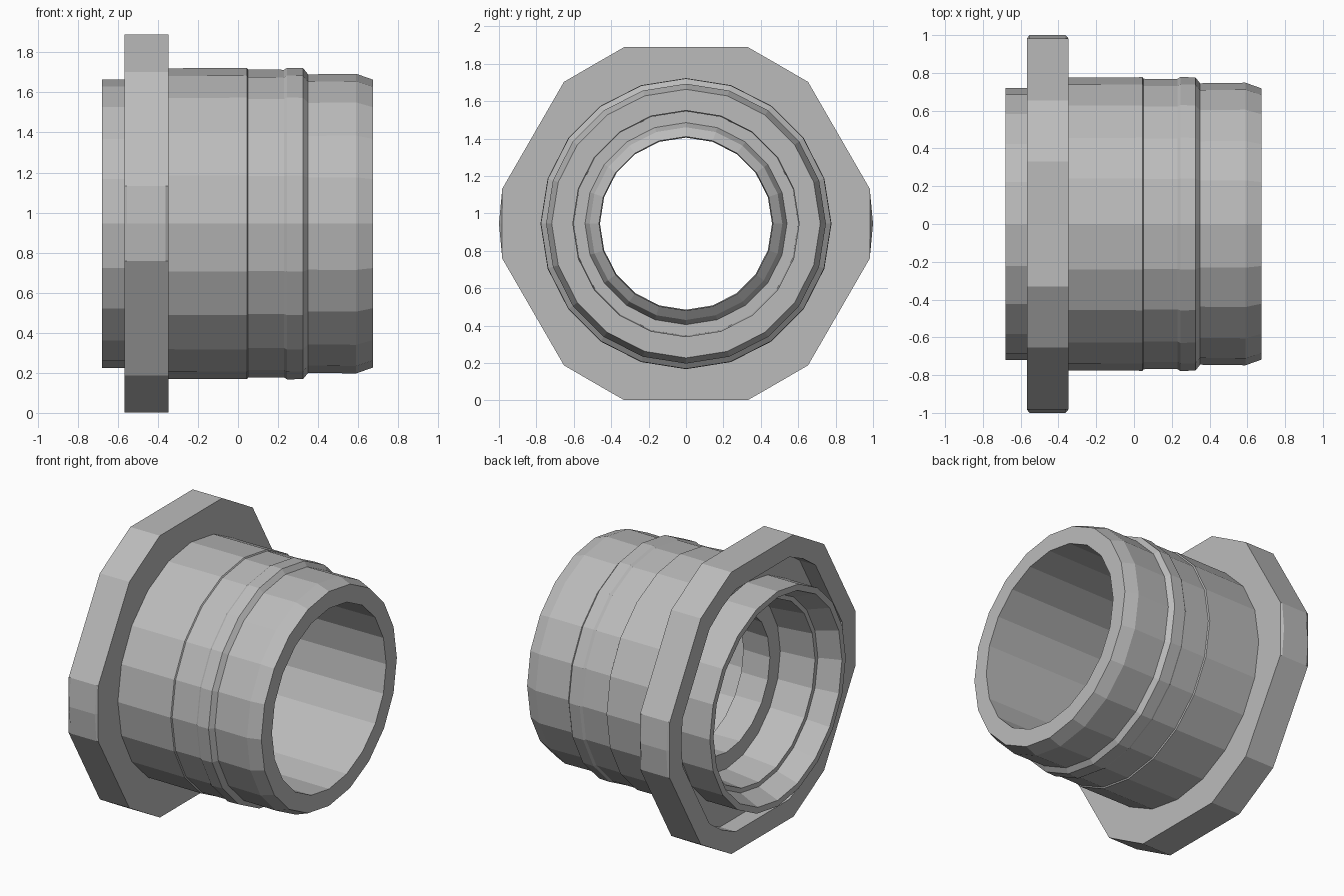
import bpy
import bmesh
from math import sin, cos, radians, tau

cube = bpy.data.objects.get("Cube")
if cube:
    bpy.data.objects.remove(cube, do_unlink=True)

AXIS_Z = 0.945
SIDES = 20

steel = bpy.data.materials.new("plain grey metal")
steel.use_nodes = True
GREY = (0.5, 0.5, 0.5, 1)
steel.diffuse_color = GREY
steel.node_tree.nodes["Principled BSDF"].inputs["Base Color"].default_value = GREY


def loft(name, rings):
    """Bridge a closed loop of rings; each ring is (x, [(angle, radius), ...])."""
    bm = bmesh.new()
    loops = [[bm.verts.new((x, r * cos(a), AXIS_Z + r * sin(a))) for a, r in ring]
             for x, ring in rings]
    for i, a in enumerate(loops):
        b = loops[(i + 1) % len(loops)]
        for j in range(len(a)):
            k = (j + 1) % len(a)
            bm.faces.new((a[j], a[k], b[k], b[j]))
    bmesh.ops.recalc_face_normals(bm, faces=bm.faces)
    mesh = bpy.data.meshes.new(name)
    bm.to_mesh(mesh)
    bm.free()
    mesh.materials.append(steel)
    obj = bpy.data.objects.new(name, mesh)
    bpy.context.collection.objects.link(obj)
    return obj


def circle(r):
    return [(tau * i / SIDES, r) for i in range(SIDES)]


# Tubular body: outer wall, then bore with the inner seat
outer = [(-0.68, 0.72), (-0.41, 0.72), (-0.4, 0.775), (0.045, 0.777),
         (0.05, 0.769), (0.23, 0.768), (0.245, 0.778), (0.325, 0.776),
         (0.35, 0.745), (0.59, 0.748), (0.675, 0.718)]
bore = [(0.675, 0.605), (-0.2, 0.6), (-0.2, 0.54), (-0.14, 0.515),
        (-0.1, 0.465), (-0.3, 0.46), (-0.3, 0.57), (-0.54, 0.595),
        (-0.54, 0.625), (-0.68, 0.68)]
loft("threaded_body", [(x, circle(r)) for x, r in outer + bore])


# Hexagonal flange with cut corners and a ring groove around the collar
def hexagon(side_tip):
    ring = []
    for k in range(6):
        tip = side_tip if k % 3 == 0 else 0.983
        ring += [(radians(60 * k + d), r)
                 for d, r in ((-10.75, 1.0), (0, tip), (10.75, 1.0))]
    return ring


def round_ring(r):
    return [(a, r) for a, _ in hexagon(1.0)]


loft("hex_flange", [(-0.45, round_ring(0.7)), (-0.45, round_ring(0.86)),
                    (-0.567, round_ring(0.86)), (-0.567, hexagon(0.983)),
                    (-0.553, hexagon(1.0)), (-0.362, hexagon(1.0)),
                    (-0.348, hexagon(0.983)), (-0.348, round_ring(0.7))])
